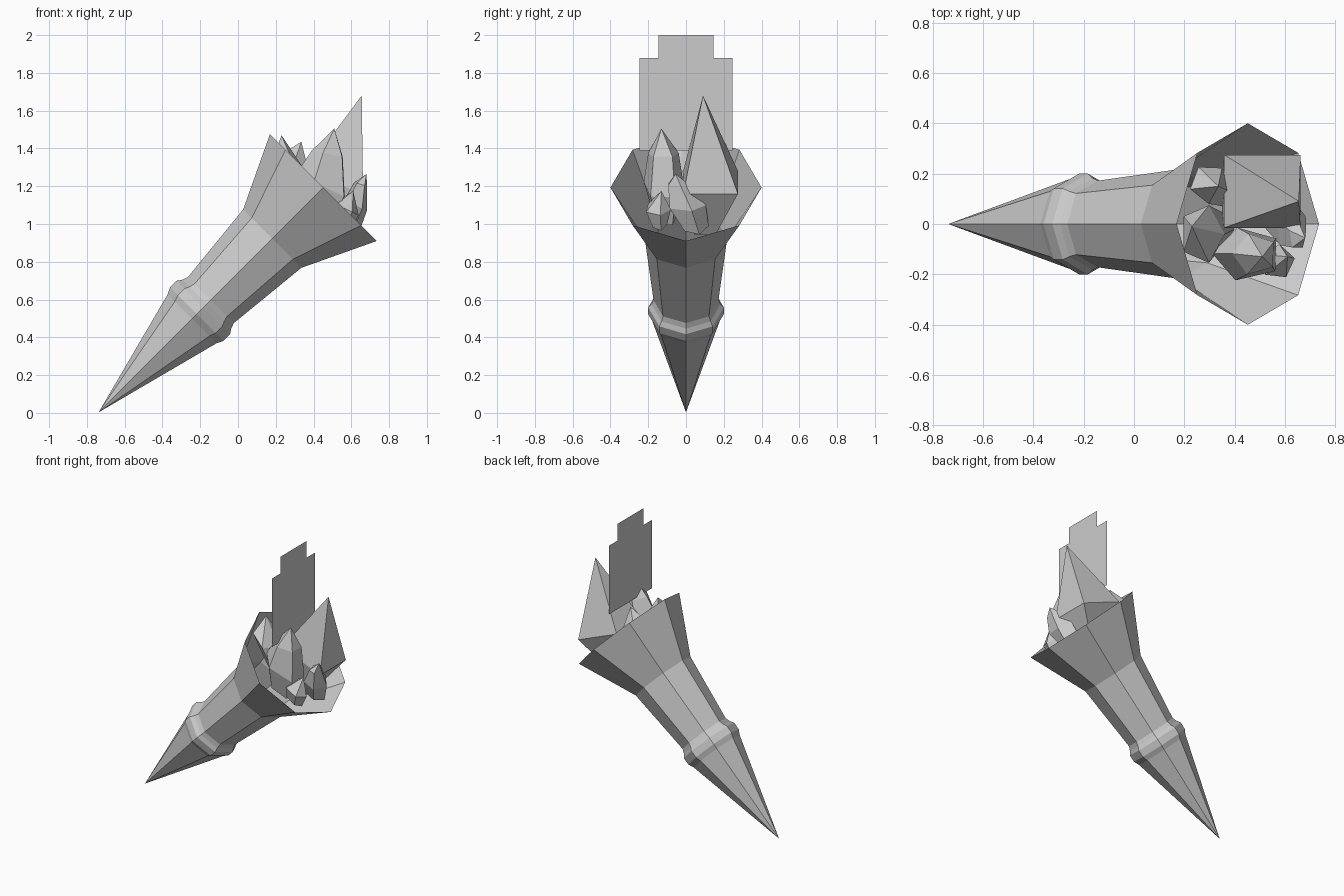
import bpy, math
from mathutils import Matrix, Vector

if "Cube" in bpy.data.objects:
    bpy.data.objects.remove(bpy.data.objects["Cube"])


def make_object(name, verts, faces):
    me = bpy.data.meshes.new(name)
    me.from_pydata([tuple(v) for v in verts], [], faces)
    me.update()
    ob = bpy.data.objects.new(name, me)
    bpy.context.collection.objects.link(ob)
    return ob


def bridge(rings, n, first=0):
    """Quads between successive rings of n vertices."""
    return [(first + r * n + i, first + r * n + (i + 1) % n,
             first + (r + 1) * n + (i + 1) % n, first + (r + 1) * n + i)
            for r in range(rings - 1) for i in range(n)]


# Torch body: eight-sided profile (distance along axis, radius), leaning 45 degrees
profile = [(0.70, 0.183), (0.735, 0.2), (0.785, 0.2), (0.81, 0.183),
           (0.84, 0.172), (1.30, 0.218), (1.683, 0.4)]
n = 8
lean = Matrix.Translation((-0.738, 0, 0.003)) @ Matrix.Rotation(math.radians(45), 4, 'Y')
verts = [lean @ Vector((0, 0, 0))]
for s, r in profile:
    verts += [lean @ Vector((r * math.cos(i * math.tau / n), r * math.sin(i * math.tau / n), s))
              for i in range(n)]
faces = [(0, 1 + (i + 1) % n, 1 + i) for i in range(n)]
faces += bridge(len(profile), n, 1)
make_object("torch_body", verts, faces)


# Faceted flame: rings (x, y, z, rx, ry, tilt in z per x) closed by a pointed tip
def flame(name, rings, tip, sides=5, turn=0.0):
    vs = []
    for x, y, z, rx, ry, tilt in rings:
        for i in range(sides):
            a = turn + i * math.tau / sides
            dx = rx * math.cos(a)
            vs.append((x + dx, y + ry * math.sin(a), z + tilt * dx))
    k = len(vs)
    vs.append(tip)
    fs = bridge(len(rings), sides)
    fs += [(k - sides + i, k - sides + (i + 1) % sides, k) for i in range(sides)]
    fs.append(tuple(reversed(range(sides))))
    make_object(name, vs, fs)


q = math.pi / 4
flame("flame_large",
      [(0.42, 0.10, 1.00, 0.10, 0.08, -0.8),
       (0.51, 0.13, 1.22, 0.215, 0.205, -0.4)],
      (0.655, 0.09, 1.68), 4, q)
flame("flame_medium",
      [(0.42, -0.11, 1.04, 0.09, 0.07, -0.6),
       (0.45, -0.12, 1.20, 0.14, 0.11, -0.5),
       (0.48, -0.12, 1.37, 0.09, 0.085, -0.2)],
      (0.51, -0.13, 1.505), 5, 0.6)
flame("flame_front",
      [(0.56, 0.05, 0.99, 0.08, 0.07, -0.6),
       (0.62, 0.0, 1.10, 0.065, 0.105, -0.5),
       (0.65, -0.045, 1.21, 0.035, 0.06, -0.3)],
      (0.68, -0.055, 1.265), 5, 0.3)
flame("flame_small",
      [(0.54, -0.14, 1.00, 0.06, 0.04, -0.6),
       (0.57, -0.15, 1.08, 0.07, 0.07, -0.5)],
      (0.61, -0.13, 1.175), 5, 0.2)
flame("flame_rear",
      [(0.33, -0.02, 1.12, 0.07, 0.07, -0.6),
       (0.27, -0.04, 1.33, 0.09, 0.12, -0.6)],
      (0.23, -0.01, 1.47), 5, 0.0)
flame("flame_rear_side",
      [(0.36, 0.13, 1.12, 0.06, 0.06, -0.6),
       (0.30, 0.16, 1.32, 0.08, 0.08, -0.6)],
      (0.335, 0.15, 1.435), 5, 0.9)

# Flat stepped glow card standing above the flames
outline = [(-0.245, 1.39), (0.245, 1.39), (0.245, 1.88), (0.145, 1.88),
           (0.145, 2.0), (-0.145, 2.0), (-0.145, 1.88), (-0.245, 1.88)]
make_object("glow_card", [(0.44, y, z) for y, z in outline], [tuple(range(8))])
